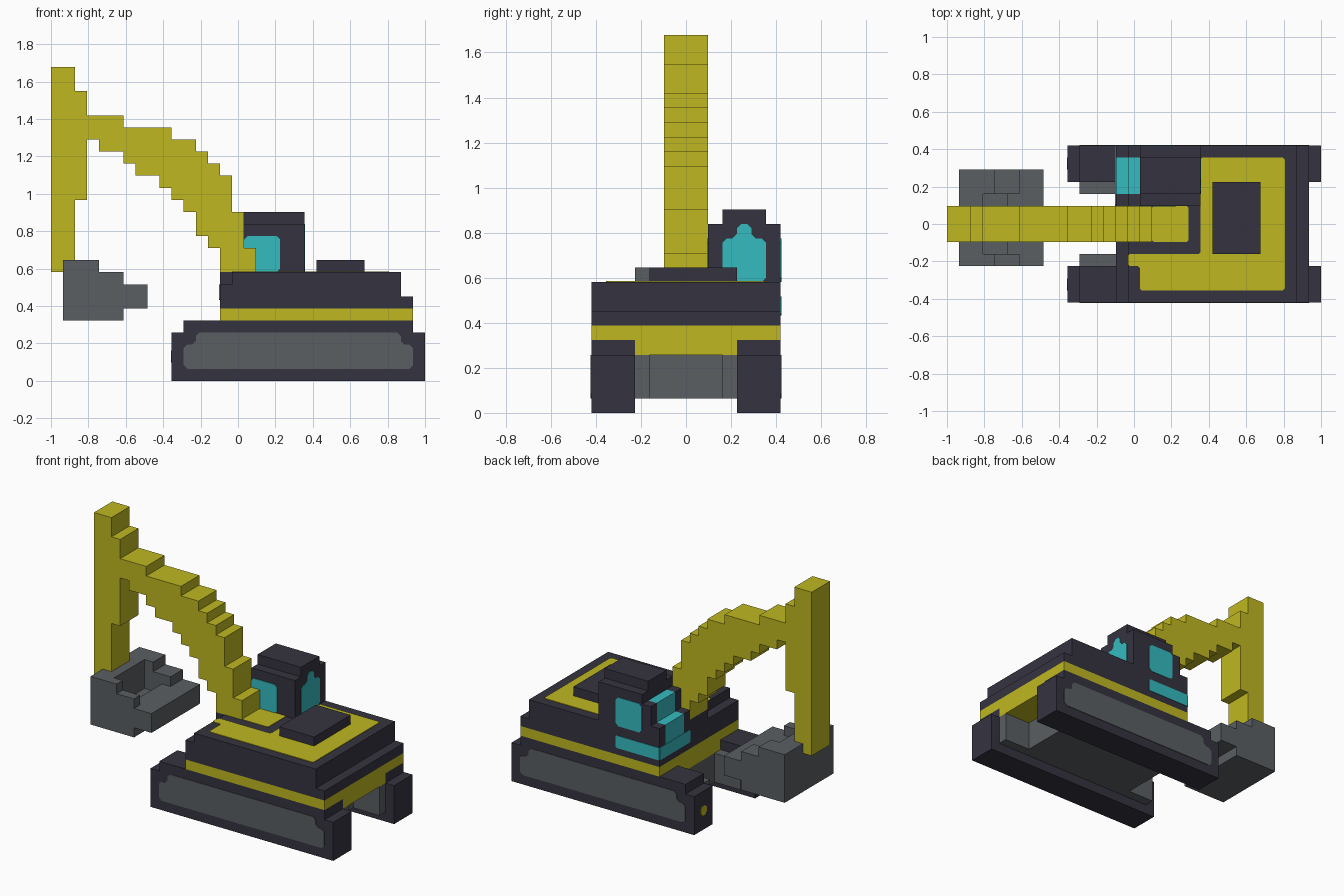
import bpy, bmesh

cube = bpy.data.objects.get("Cube")
if cube:
    bpy.data.objects.remove(cube, do_unlink=True)

V = 2 / 31      # grid unit; all parts are laid out on this grid
T = 0.06        # half thickness of painted plates, in grid units


def material(name, rgb):
    m = bpy.data.materials.new(name)
    m.use_nodes = True
    m.diffuse_color = (*rgb, 1)
    b = m.node_tree.nodes["Principled BSDF"]
    b.inputs["Base Color"].default_value = (*rgb, 1)
    b.inputs["Roughness"].default_value = 0.8
    return m


YELLOW = material("yellow paint", (0.52, 0.48, 0.015))
DARK = material("dark body", (0.036, 0.034, 0.051))
GREY = material("grey steel", (0.102, 0.114, 0.122))
GLASS = material("cyan glass", (0.036, 0.496, 0.53))


def prism(name, pts, axis, a, b, mat):
    """Extrude a 2D outline along an axis from a to b (grid units)."""
    def place(p, d):
        q = list(p)
        q.insert("xyz".index(axis), d)
        return (q[0] * V - 1, (q[1] - 6.5) * V, q[2] * V)
    bm = bmesh.new()
    f = bm.faces.new([bm.verts.new(place(p, a)) for p in pts])
    new = bmesh.ops.extrude_face_region(bm, geom=[f])["geom"]
    move = [v for v in new if isinstance(v, bmesh.types.BMVert)]
    for v in move:
        v.co["xyz".index(axis)] += (b - a) * V
    bmesh.ops.recalc_face_normals(bm, faces=bm.faces)
    me = bpy.data.meshes.new(name)
    bm.to_mesh(me)
    bm.free()
    me.materials.append(mat)
    ob = bpy.data.objects.new(name, me)
    bpy.context.collection.objects.link(ob)
    return ob


def rect(x0, x1, y0, y1):
    return [(x0, y0), (x1, y0), (x1, y1), (x0, y1)]


def box(name, x0, x1, y0, y1, z0, z1, mat):
    return prism(name, rect(x0, x1, y0, y1), "z", z0, z1, mat)


def plate(name, pts, axis, pos, mat, cut=0.3):
    """Thin painted panel with clipped corners."""
    out = []
    n = len(pts)
    for i, p in enumerate(pts):
        for q in (pts[i - 1], pts[(i + 1) % n]):
            d = abs(q[0] - p[0]) + abs(q[1] - p[1])
            out.append(tuple(p[k] + (q[k] - p[k]) / d * cut for k in (0, 1)))
    return prism(name, out, axis, pos - T, pos + T, mat)


# Tracks, mirrored about the centre line (y = 6.5)
panel = [(11, 1), (30, 1), (30, 3), (29, 3), (29, 4), (12, 4), (12, 3), (11, 3)]
for side, m in (("right", lambda y: y), ("left", lambda y: 13 - y)):
    ya, yb = sorted((m(0), m(3)))
    box(side + "_track", 10, 31, ya, yb, 0, 4, DARK)
    box(side + "_track_top", 11, 30, ya, yb, 4, 5, DARK)
    plate(side + "_track_panel", panel, "y", m(0), GREY)
    ia, ib = sorted((m(3), m(4)))
    box(side + "_track_inner_frame", 11, 30, ia, ib, 1, 4, GREY)
    plate(side + "_track_marker", rect(m(1.5) - .5, m(1.5) + .5, 1.5, 2.5),
          "x", 10, YELLOW)

# Undercarriage and deck
box("undercarriage", 14, 27, 4, 9, 1, 4, GREY)
box("deck_core", 14, 30, 3, 10, 4, 5, YELLOW)
box("deck", 14, 30, 0, 13, 5, 6, YELLOW)

# Body in steps
box("body_base", 14, 30, 0, 13, 6, 7, DARK)
box("body_middle", 14, 29, 0, 13, 7, 8, DARK)
box("body_top", 15, 29, 0, 13, 8, 9, DARK)
box("boom_mount", 14, 15, 5, 8, 8, 9, DARK)
box("engine_cover", 22, 26, 4, 10, 9, 10, DARK)
plate("body_top_panel", [(21, 12), (28, 12), (28, 1), (16, 1), (16, 3),
                         (15, 3), (15, 4), (21, 4)], "z", 9, YELLOW, 0.15)
plate("boom_foot_panel", rect(17, 20, 5, 8), "z", 9, YELLOW, 0.15)

# Cab with stepped windscreen
box("cab", 16, 21, 8, 13, 9, 13, DARK)
box("cab_roof", 16, 21, 9, 12, 13, 14, DARK)
for x, z0, z1 in ((14, 8, 10), (15, 9, 12)):
    box("windscreen_step", x, x + 1, 9, 12, z0, z1, GLASS)
    for y in (8, 12):
        box("windscreen_post", x, x + 1, y, y + 1, z0, z1, DARK)
for name, y in (("inner", 8), ("outer", 13)):
    plate(name + "_side_window", rect(16, 19, 9, 12), "y", y, GLASS)
plate("rear_window", [(9, 9), (12, 9), (12, 12), (11, 12), (11, 13), (10, 13),
                      (10, 12), (9, 12)], "x", 21, GLASS)
plate("lower_side_window", rect(14, 19, 6.7, 8), "y", 13, GLASS, 0.1)
plate("lower_front_window", rect(8, 13, 6.7, 8), "x", 14, GLASS, 0.1)

# Boom and stick: one stepped outline from columns (start, end, bottom, top)
columns = [(0, 2, 9, 26), (2, 3, 15, 24), (3, 4, 20, 22), (4, 6, 19, 22),
           (6, 7, 18, 21), (7, 9, 17, 21), (9, 10, 16, 21), (10, 11, 15, 20),
           (11, 12, 14, 20), (12, 13, 12, 19), (13, 14, 11, 18),
           (14, 15, 9, 17), (15, 16, 9, 14), (16, 17, 9, 11)]
path = [p for a, b, lo, hi in columns for p in ((a, hi), (b, hi))]
path += [p for a, b, lo, hi in reversed(columns) for p in ((b, lo), (a, lo))]
outline = [p for i, p in enumerate(path) if p != path[i - 1]]
prism("boom", outline, "y", 5, 8, YELLOW)

# Bucket: back wall, side walls, stepped floor and lip
box("bucket_back", 1, 3, 3, 11, 5, 10, GREY)
for y0, y1 in ((3, 4), (9, 11)):
    prism("bucket_side", [(3, 5), (6, 5), (6, 9), (4, 9), (4, 10), (3, 10)],
          "y", y0, y1, GREY)
prism("bucket_floor", [(3, 5), (6, 5), (6, 8), (5, 8), (5, 7), (3, 7)],
      "y", 4, 9, GREY)
box("bucket_lip", 6, 8, 3, 11, 6, 8, GREY)
